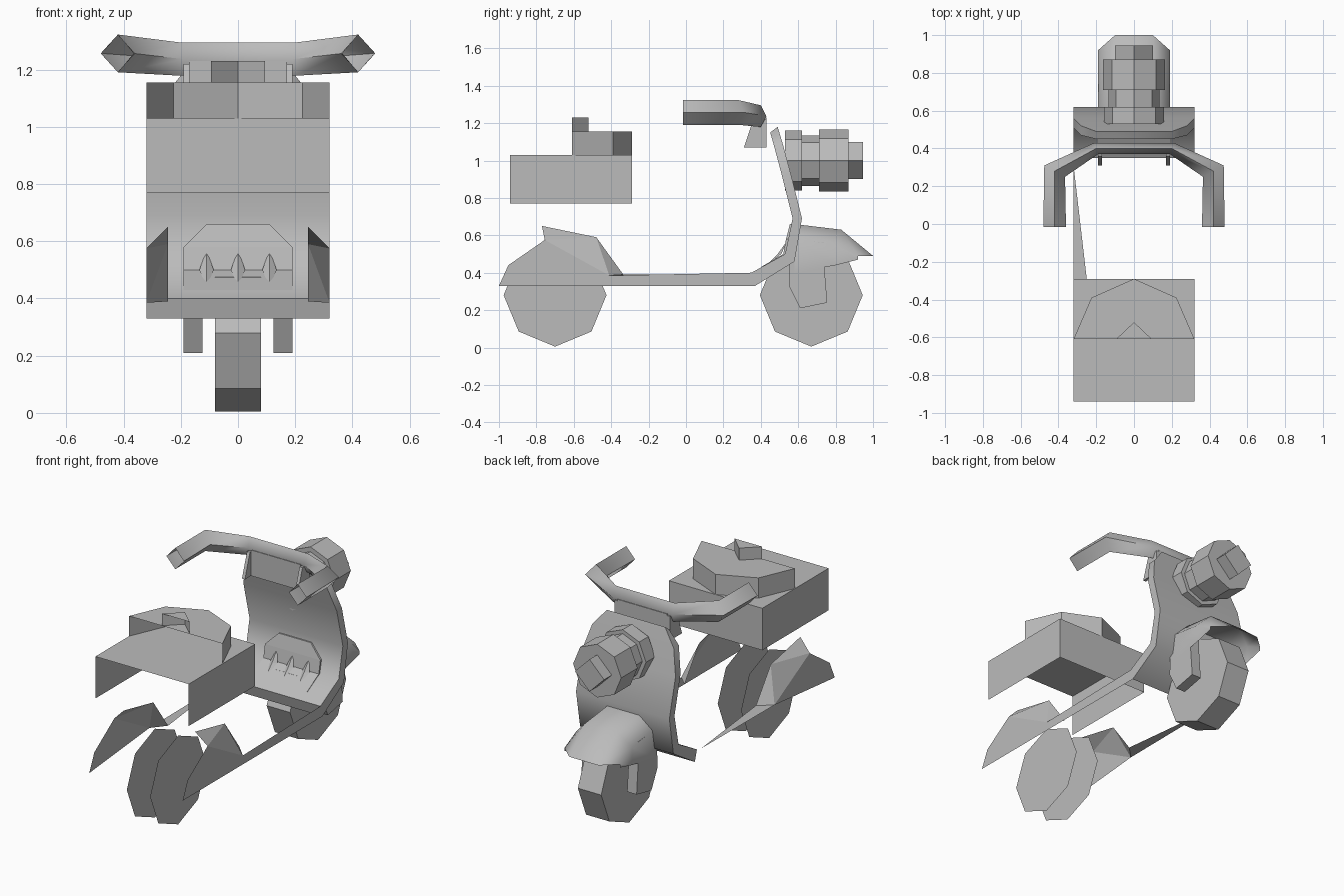
import bpy, math

if "Cube" in bpy.data.objects:
    bpy.data.objects.remove(bpy.data.objects["Cube"])

GREY = (0.5, 0.5, 0.5, 1)
mat = bpy.data.materials.new("plain grey")
mat.use_nodes = True
mat.diffuse_color = GREY
mat.node_tree.nodes["Principled BSDF"].inputs["Base Color"].default_value = GREY


def build(name, verts, faces, smooth=0):
    me = bpy.data.meshes.new(name)
    me.from_pydata(verts, [], faces)
    me.materials.append(mat)
    ob = bpy.data.objects.new(name, me)
    bpy.context.collection.objects.link(ob)
    if smooth:
        bpy.ops.object.select_all(action='DESELECT')
        ob.select_set(True)
        bpy.context.view_layer.objects.active = ob
        bpy.ops.object.shade_smooth_by_angle(angle=math.radians(smooth))
    return ob


def loft(name, rings, closed=True, caps=True, smooth=0):
    """Join equal-length rings of points into a skin."""
    n = len(rings[0])
    verts = [p for r in rings for p in r]
    faces = []
    for i in range(len(rings) - 1):
        for j in range(n if closed else n - 1):
            k = (j + 1) % n
            faces.append((i * n + j, i * n + k, (i + 1) * n + k, (i + 1) * n + j))
    if caps:
        last = (len(rings) - 1) * n
        faces += [tuple(reversed(range(n))), tuple(range(last, last + n))]
    return build(name, verts, faces, smooth)


def side_plate(name, outline, x0, x1):
    """Extrude a (y, z) outline along x."""
    return loft(name, [[(x, y, z) for y, z in outline] for x in (x0, x1)])


def circle(r, n, cy, cz):
    return [(cy + r * math.sin(2 * math.pi * i / n), cz - r * math.cos(2 * math.pi * i / n))
            for i in range(n)]


def hood(name, outline, z0, z1):
    """Block with a top and side walls, open below and at its rear edge."""
    n = len(outline)
    verts = [(x, y, z) for z in (z0, z1) for x, y in outline]
    faces = [(i, i + 1, n + i + 1, n + i) for i in range(n - 1)]
    return build(name, verts, faces + [tuple(range(n, 2 * n))])


# Wheels: a solid front tyre and two bare discs at the back
side_plate("front_wheel", circle(0.275, 8, 0.67, 0.28), -0.08, 0.08)
for side, x in (("left", 0.08), ("right", -0.08)):
    build("rear_wheel_disc_" + side, [(x, y, z) for y, z in circle(0.275, 8, -0.70, 0.28)],
          [tuple(range(8))])

# Seat box, cushion and grab handle
hood("seat_box", [(0.32, -0.94), (0.32, -0.29), (-0.32, -0.29), (-0.32, -0.94)], 0.77, 1.03)
hood("seat_cushion", [(0.32, -0.61), (0.225, -0.39), (0, -0.29), (-0.225, -0.39), (-0.32, -0.61)],
     1.03, 1.155)
hood("grab_handle", [(0.095, -0.61), (0, -0.52), (-0.095, -0.61)], 1.155, 1.23)

# Leg shield: inner edge, outer edge, half width
stations = [((0.45, 1.15), (0.49, 1.18), 0.20),
            ((0.47, 1.08), (0.52, 1.08), 0.28),
            ((0.51, 0.93), (0.56, 0.93), 0.32),
            ((0.57, 0.69), (0.62, 0.69), 0.32),
            ((0.53, 0.50), (0.58, 0.46), 0.32),
            ((0.35, 0.40), (0.37, 0.33), 0.32)]
loft("leg_shield", [[(-w, *a), (w, *a), (w, *b), (-w, *b)] for a, b, w in stations], smooth=60)

# Arched panel with three raised ribs on the inside of the shield
arch = [(0.11, 0.555, 0.66), (0.19, 0.535, 0.58), (0.19, 0.52, 0.50), (0.19, 0.40, 0.43)]
rows = [[(-x, y, z), (x, y, z), (x, y + 0.02, z), (-x, y + 0.02, z)] for x, y, z in arch]
loft("arched_panel", rows)
for i in (-1, 0, 1):
    x = 0.11 * i
    build(f"rib_{i + 2}", [(x, 0.54, 0.57), (x - 0.025, 0.51, 0.50), (x, 0.49, 0.50),
                           (x + 0.025, 0.51, 0.50), (x, 0.43, 0.44)],
          [(0, 1, 2), (0, 2, 3), (4, 2, 1), (4, 3, 2)])

# Rear side panels, turned inwards at the top
for side, s in (("left", 1), ("right", -1)):
    o, i = 0.32 * s, 0.245 * s
    verts = [(o, -1, 0.33), (o, -0.95, 0.44), (o, -0.755, 0.575), (o, -0.41, 0.385),
             (i, -0.335, 0.39), (i, -0.48, 0.59), (i, -0.77, 0.65)]
    build("side_panel_" + side, verts,
          [(0, 1, 2, 3), (2, 6, 5), (2, 5, 3), (3, 5, 4)])
build("running_strip_left", [(0.32, -1, 0.33), (0.32, 0.37, 0.33), (0.32, 0.35, 0.4), (0.32, -0.41, 0.385)],
      [(0, 1, 2, 3)])
build("running_strip_right", [(-0.32, -0.41, 0.385), (-0.245, -0.335, 0.39), (-0.32, 0.31, 0.39)],
      [(0, 1, 2)])

# Front mudguard: y, crest height, crest half width, shoulder y, shoulder height, hem height
guard = [(0.58, 0.66, 0.11, 0.58, 0.58, 0.40),
         (0.83, 0.63, 0.11, 0.80, 0.55, 0.44),
         (1.00, 0.49, 0.10, 0.92, 0.49, 0.47)]
loft("front_mudguard", [[(-0.19, sy, hem), (-0.19, sy, sz), (-w, y, z), (w, y, z), (0.19, sy, sz), (0.19, sy, hem)]
                        for y, z, w, sy, sz, hem in guard], closed=False, caps=False, smooth=60)
leg = [(0.55, 0.33), (0.56, 0.58), (0.74, 0.56), (0.74, 0.43), (0.755, 0.24), (0.61, 0.21)]
for side, s in (("left", 1), ("right", -1)):
    side_plate("fork_leg_" + side, leg, 0.125 * s, 0.19 * s)

# Headlight: stepped octagonal drum with a square lens
steps = [(0.53, 0.16), (0.62, 0.16), (0.62, 0.135), (0.71, 0.135), (0.71, 0.165), (0.87, 0.165)]
loft("headlight", [[(x, y, z) for x, z in circle(r, 8, 0, 1.0)] for y, r in steps], smooth=40)
loft("headlight_lens", [[(x, y, z) for x, z in circle(0.1, 4, 0, 1.0)] for y in (0.86, 0.945)])

# Handlebar: diamond tube with open grips; centre, sideways offset, half height
half = [((0.42, -0.015, 1.257), (0.06, 0), 0.066),
        ((0.42, 0.28, 1.257), (0.055, 0.03), 0.066),
        ((0.20, 0.40, 1.237), (0.01, 0.03), 0.058)]
path = half + [((-c[0], c[1], c[2]), (-d[0], d[1]), h) for c, d, h in reversed(half)]
rings = []
for k, ((x, y, z), (dx, dy), h) in enumerate(path):
    rings.append([(x + dx, y + dy, z), (x, y, z + h), (x - dx, y - dy, z), (x, y, z - h)])
loft("handlebar", rings, caps=False, smooth=60)

# Steering neck below the bar, with an ear at each end
neck = [(0.37, 1.07), (0.43, 1.07), (0.43, 1.23), (0.37, 1.23)]
side_plate("steering_neck", neck, -0.17, 0.17)
ear = [(0.31, 1.07), (0.43, 1.07), (0.43, 1.22), (0.36, 1.22)]
for side, s in (("left", 1), ("right", -1)):
    side_plate("neck_ear_" + side, ear, 0.17 * s, 0.19 * s)
